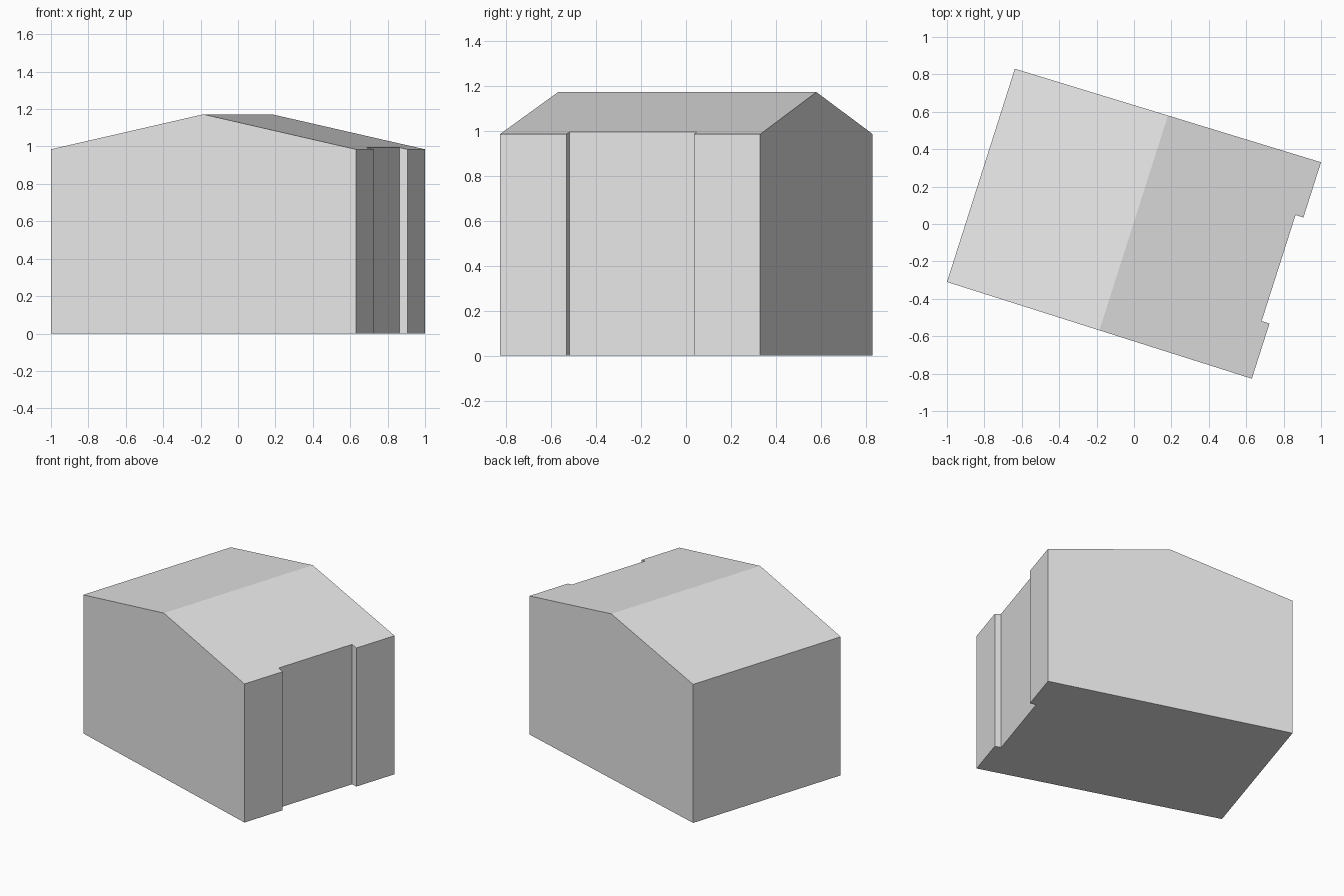
import bpy
import bmesh
from mathutils import Vector

cube = bpy.data.objects.get("Cube")
if cube:
    bpy.data.objects.remove(cube, do_unlink=True)

EAVE, RIDGE = 0.985, 1.172

# Plain grey finish
grey = bpy.data.materials.new("light_grey")
grey.use_nodes = True
colour = (0.8, 0.8, 0.8, 1)
grey.diffuse_color = colour
grey.node_tree.nodes["Principled BSDF"].inputs["Base Color"].default_value = colour

# Footprint corners and the ridge line midway between the side walls
front_left = Vector((-1.0, -0.31))
front_right = Vector((0.63, -0.827))
back_right = Vector((1.0, 0.33))
back_left = Vector((-0.637, 0.83))
ridge_front = (front_left + front_right) / 2
ridge_back = (back_left + back_right) / 2

# Shallow recess in the side wall
along = back_right - front_right
inward = Vector((-along.y, along.x)).normalized() * 0.044
start = front_right + along * 0.255
end = front_right + along * 0.745
recess = [start, start + inward, end + inward, end]

footprint = [front_left, ridge_front, front_right, *recess,
             back_right, ridge_back, back_left]

ridge_dir = (ridge_back - ridge_front).normalized()
across = Vector((ridge_dir.y, -ridge_dir.x))
half_width = (front_right - ridge_front).dot(across)


def roof_height(p):
    """Height of the gable roof above a footprint point."""
    return RIDGE - (RIDGE - EAVE) * abs((p - ridge_front).dot(across)) / half_width


bm = bmesh.new()
base = [bm.verts.new((p.x, p.y, 0)) for p in footprint]
top = [bm.verts.new((p.x, p.y, roof_height(p))) for p in footprint]

# Floor and walls
bm.faces.new(base[::-1])
count = len(footprint)
for i in range(count):
    j = (i + 1) % count
    bm.faces.new((base[i], base[j], top[j], top[i]))

# Two roof slopes, meeting at the ridge
ridge_end = count - 2
bm.faces.new(top[1:ridge_end + 1])
bm.faces.new((top[0], top[1], top[ridge_end], top[-1]))
bmesh.ops.recalc_face_normals(bm, faces=bm.faces)

mesh = bpy.data.meshes.new("gabled_building")
bm.to_mesh(mesh)
bm.free()
mesh.materials.append(grey)
building = bpy.data.objects.new("gabled_building", mesh)
bpy.context.collection.objects.link(building)
